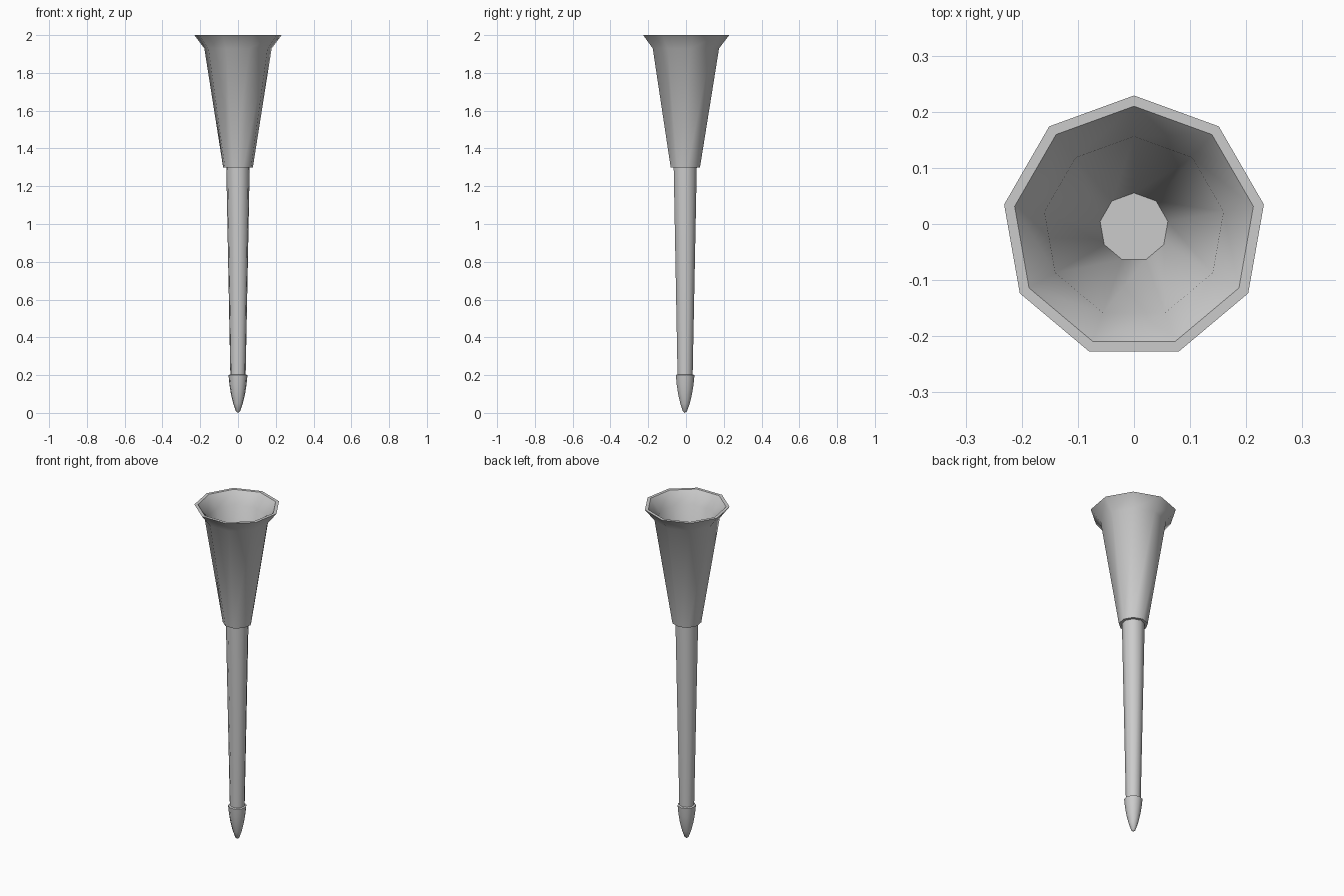
import bpy, bmesh, math

SIDES = 9
CENTRE_Y = -0.006

cube = bpy.data.objects.get("Cube")
if cube:
    bpy.data.objects.remove(cube, do_unlink=True)

grey = bpy.data.materials.new("light grey")
grey.use_nodes = True
colour = (0.6, 0.6, 0.6, 1)
grey.diffuse_color = colour
grey.node_tree.nodes["Principled BSDF"].inputs["Base Color"].default_value = colour


def lathe(name, profile, closed=False, cap=False):
    """Turn a (radius, height) profile into a nine-sided part with a corner at the back."""
    bm = bmesh.new()
    rings = []
    for r, z in profile:
        if r == 0:
            rings.append([bm.verts.new((0, CENTRE_Y, z))] * SIDES)
            continue
        angles = [math.pi / 2 + math.tau * i / SIDES for i in range(SIDES)]
        rings.append([bm.verts.new((r * math.cos(a), CENTRE_Y + r * math.sin(a), z))
                      for a in angles])
    pairs = list(zip(rings, rings[1:]))
    if closed:
        pairs.append((rings[-1], rings[0]))
    for low, high in pairs:
        for i in range(SIDES):
            j = (i + 1) % SIDES
            corners = list(dict.fromkeys((low[i], low[j], high[j], high[i])))
            bm.faces.new(corners)
    if cap:
        bm.faces.new(rings[-1])
    bmesh.ops.recalc_face_normals(bm, faces=bm.faces)
    mesh = bpy.data.meshes.new(name)
    bm.to_mesh(mesh)
    bm.free()
    mesh.materials.append(grey)
    part = bpy.data.objects.new(name, mesh)
    bpy.context.collection.objects.link(part)
    bpy.ops.object.select_all(action="DESELECT")
    part.select_set(True)
    bpy.context.view_layer.objects.active = part
    bpy.ops.object.shade_smooth_by_angle(angle=math.radians(41))


# Hollow flared cup: outside wall up to the lip, then back down the inside
lathe("flared_cup", [(0.08, 1.3), (0.181, 1.93), (0.235, 2.0),
                     (0.216, 2.0), (0.162, 1.93), (0.061, 1.3)], closed=True)

# Tapered shaft, whose flat top is the floor of the cup
lathe("shaft", [(0.041, 0.19), (0.063, 1.302)], cap=True)

# Bullet-shaped point with a small ledge around the shaft
lathe("pointed_tip", [(0, 0), (0.011, 0.008), (0.026, 0.05), (0.038, 0.1),
                      (0.046, 0.15), (0.051, 0.2), (0.04, 0.204)], cap=True)
